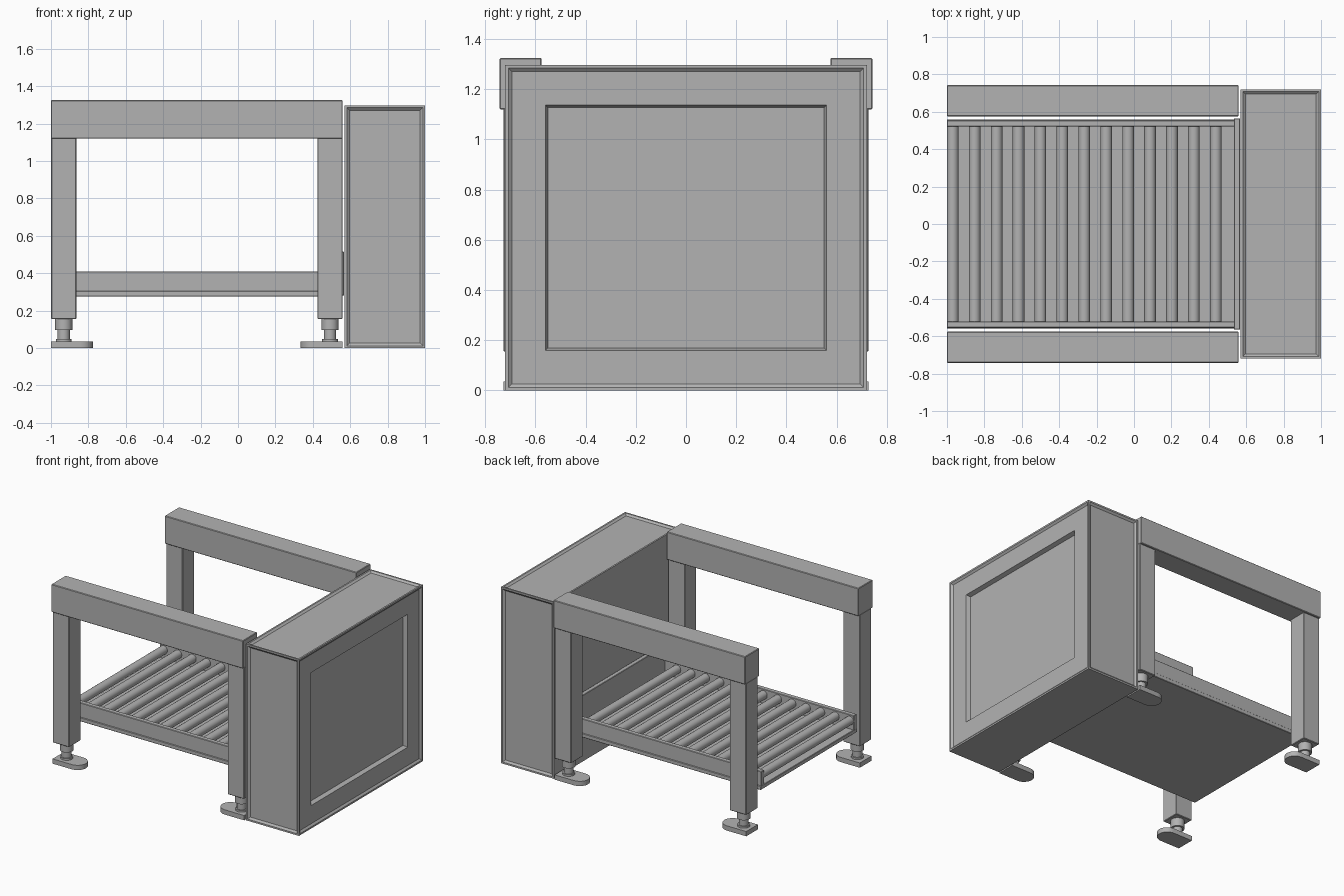
import bpy, bmesh, math
from mathutils import Matrix, Vector

cube = bpy.data.objects.get("Cube")
if cube:
    bpy.data.objects.remove(cube, do_unlink=True)

grey = bpy.data.materials.new("machine grey")
grey.use_nodes = True
COLOR = (0.45, 0.45, 0.45, 1)
grey.diffuse_color = COLOR
for n in grey.node_tree.nodes:
    if n.type == 'BSDF_PRINCIPLED':
        n.inputs["Base Color"].default_value = COLOR


def finish(name, bm, smooth=False):
    bmesh.ops.recalc_face_normals(bm, faces=bm.faces)
    me = bpy.data.meshes.new(name)
    bm.to_mesh(me)
    bm.free()
    me.materials.append(grey)
    ob = bpy.data.objects.new(name, me)
    bpy.context.collection.objects.link(ob)
    if smooth:
        bpy.ops.object.select_all(action='DESELECT')
        ob.select_set(True)
        bpy.context.view_layer.objects.active = ob
        bpy.ops.object.shade_smooth_by_angle(angle=math.radians(35))
    return ob


def box_bm(lo, hi):
    lo, hi = Vector(lo), Vector(hi)
    bm = bmesh.new()
    bmesh.ops.create_cube(bm, size=1, matrix=Matrix.Translation((lo + hi) / 2)
                          @ Matrix.Diagonal((*(hi - lo), 1)))
    return bm


def box(name, lo, hi, bevel=0.004):
    bm = box_bm(lo, hi)
    bmesh.ops.bevel(bm, geom=list(bm.edges), offset=bevel, segments=1, affect='EDGES')
    return finish(name, bm)


def cylinder(bm, r, length, matrix, sides=24):
    bmesh.ops.create_cone(bm, cap_ends=True, segments=sides, radius1=r, radius2=r,
                          depth=length, matrix=matrix)


# Cabinet with a rim round its outer faces and a recessed side panel
bm = box_bm((0.57, -0.72, 0), (1, 0.72, 1.297))
bm.normal_update()


def inset(face, width, depth=0.0):
    bmesh.ops.inset_individual(bm, faces=[face], thickness=width, depth=depth,
                               use_even_offset=True)


for f in list(bm.faces):
    if f.normal.x < -0.5 or f.normal.z < -0.5:
        continue
    side_panel = f.normal.x > 0.5
    inset(f, 0.012)
    inset(f, 0.014, -0.012)
    if side_panel:
        inset(f, 0.134)
        inset(f, 0.01, -0.03)
finish("cabinet", bm)

# Roller bed: tray, side channels and end plate
box("bed_tray", (-1, -0.56, 0.275), (0.56, 0.56, 0.305), 0.003)
box("bed_end_plate", (0.535, -0.565, 0.28), (0.567, 0.565, 0.515), 0.003)
for s, side in ((-1, "front"), (1, "back")):
    ya, yb = sorted((s * 0.52, s * 0.555))
    box(side + "_bed_channel", (-1, ya, 0.30), (0.54, yb, 0.41), 0.003)

# Rollers
bm = bmesh.new()
for i in range(13):
    x = -0.969 + i * 0.1172
    cylinder(bm, 0.031, 1.06,
             Matrix.Translation((x, 0, 0.368)) @ Matrix.Rotation(math.pi / 2, 4, 'X'))
finish("rollers", bm, True)

# Side frames: top beam, legs and levelling feet
for s, side in ((-1, "front"), (1, "back")):
    ya, yb = sorted((s * 0.575, s * 0.742))
    box(side + "_beam", (-1, ya, 1.12), (0.56, yb, 1.325))
    yc = s * 0.66
    for d, end, xc in ((1, "outer", -0.932), (-1, "inner", 0.492)):
        name = side + "_" + end
        box(name + "_leg", (xc - 0.0675, yc - 0.0675, 0.155),
            (xc + 0.0675, yc + 0.0675, 1.125))

        # Adjusting nut and stem
        for part, r, z0, z1, sides in (("_foot_nut", 0.046, 0.095, 0.16, 24),
                                       ("_foot_stem", 0.033, 0.03, 0.1, 24),
                                       ("_foot_collar", 0.042, 0.03, 0.048, 24)):
            bm = bmesh.new()
            cylinder(bm, r, z1 - z0, Matrix.Translation((xc, yc, (z0 + z1) / 2)), sides)
            finish(name + part, bm, True)

        # Foot plate, square at the leg and rounded at the far end
        bm = bmesh.new()
        outline = [(-0.0675, 0.0675), (-0.0675, -0.0675)]
        for k in range(13):
            a = math.pi * (k / 12 - 0.5)
            outline.append((0.09 + 0.0675 * math.cos(a), 0.0675 * math.sin(a)))
        face = bm.faces.new([bm.verts.new((xc + d * px, yc + py, 0)) for px, py in outline])
        ext = bmesh.ops.extrude_face_region(bm, geom=[face])
        top = [v for v in ext["geom"] if isinstance(v, bmesh.types.BMVert)]
        bmesh.ops.translate(bm, verts=top, vec=(0, 0, 0.035))
        finish(name + "_foot_plate", bm, True)
